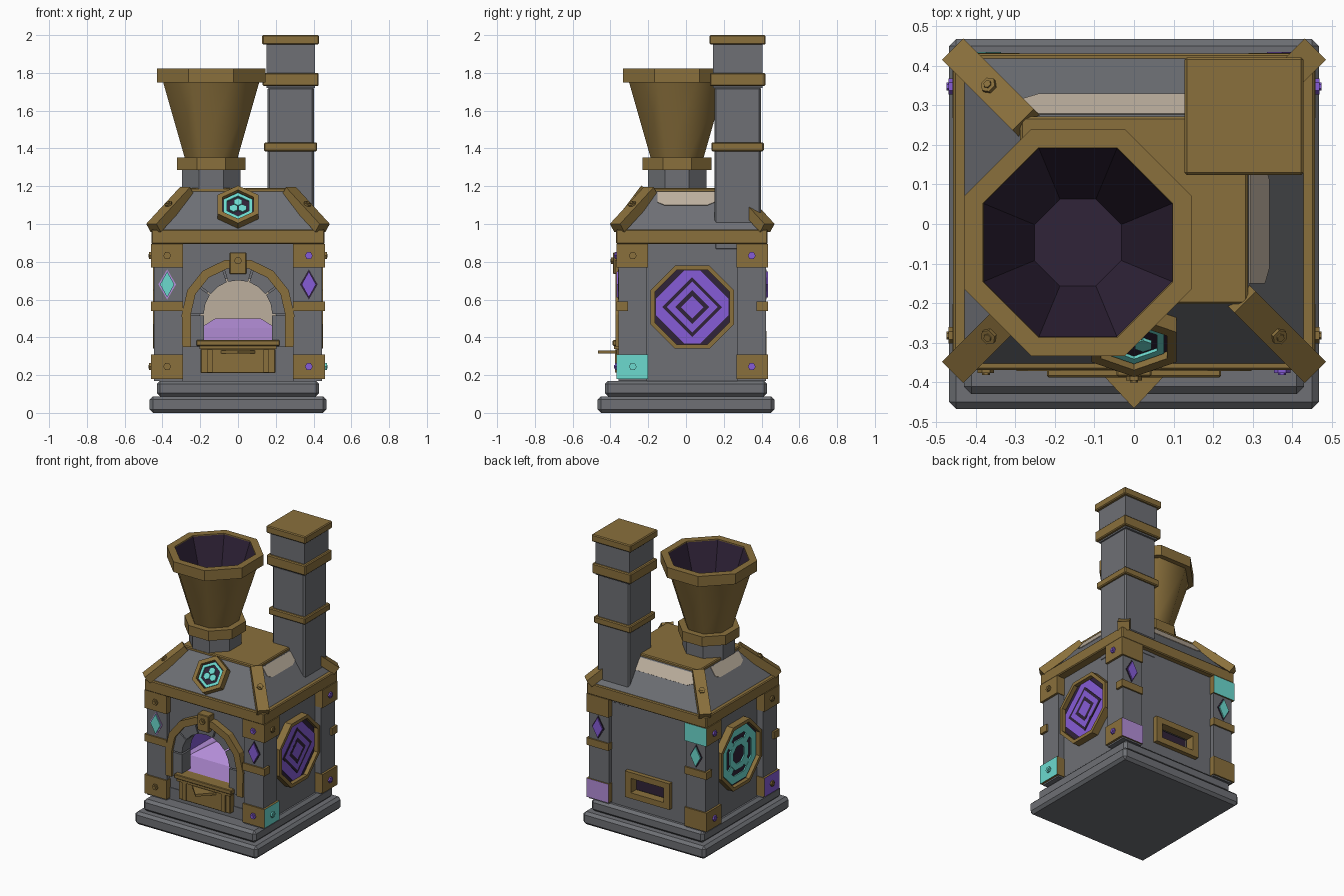
import bpy, bmesh, math
from mathutils import Matrix, Vector

if "Cube" in bpy.data.objects:
    bpy.data.objects.remove(bpy.data.objects["Cube"])


def material(name, r, g, b):
    m = bpy.data.materials.new(name)
    m.diffuse_color = [(c / 255 / 12.92 if c < 11 else ((c / 255 + .055) / 1.055) ** 2.4)
                       for c in (r, g, b)] + [1]
    m.use_nodes = True
    m.node_tree.nodes["Principled BSDF"].inputs["Base Color"].default_value = m.diffuse_color
    return m


STONE = material("grey stone", 110, 112, 117)
BRASS = material("aged brass", 138, 112, 60)
TEAL = material("teal", 108, 218, 207)
PURPLE = material("purple", 134, 92, 215)
LILAC = material("lilac", 180, 142, 216)
CREAM = material("cream clay", 188, 175, 158)
DARK = material("dark plum", 48, 35, 56)
CY = .033  # depth centre of the body


def finish(name, bm, mat, bevel=0, recalc=True):
    if recalc:
        bmesh.ops.recalc_face_normals(bm, faces=bm.faces)
    if bevel:
        bmesh.ops.bevel(bm, geom=list(bm.edges), offset=bevel, segments=1, affect='EDGES')
    me = bpy.data.meshes.new(name)
    bm.to_mesh(me)
    bm.free()
    me.materials.append(mat)
    ob = bpy.data.objects.new(name, me)
    bpy.context.collection.objects.link(ob)
    return ob


def box(name, x0, x1, y0, y1, z0, z1, mat, bevel=0):
    bm = bmesh.new()
    bmesh.ops.create_cube(bm, size=1)
    for v in bm.verts:
        v.co = ((x0 + x1) / 2 + v.co.x * (x1 - x0), (y0 + y1) / 2 + v.co.y * (y1 - y0),
                (z0 + z1) / 2 + v.co.z * (z1 - z0))
    return finish(name, bm, mat, bevel)


def paint(ob, direction, mat):
    ob.data.materials.append(mat)
    for p in ob.data.polygons:
        if p.normal.dot(Vector(direction)) > .9:
            p.material_index = 1


def frame(origin, u, v):
    u, v = Vector(u).normalized(), Vector(v).normalized()
    m = Matrix((u, v, u.cross(v))).transposed().to_4x4()
    m.translation = origin
    return m


def panel(name, pts, m, d0, d1, mat):
    # outline extruded along the normal of frame m
    bm = bmesh.new()
    a = [bm.verts.new(m @ Vector((p[0], p[1], d0))) for p in pts]
    b = [bm.verts.new(m @ Vector((p[0], p[1], d1))) for p in pts]
    bm.faces.new(a[::-1])
    bm.faces.new(b)
    for i in range(len(a)):
        j = (i + 1) % len(a)
        bm.faces.new((a[i], a[j], b[j], b[i]))
    return finish(name, bm, mat)


def ring(name, outer, inner, m, d0, d1, mat):
    bm = bmesh.new()
    loops = [[bm.verts.new(m @ Vector((p[0], p[1], d))) for p in pts]
             for pts, d in ((outer, d0), (outer, d1), (inner, d1), (inner, d0))]
    for k in range(4):
        a, b = loops[k], loops[(k + 1) % 4]
        for i in range(len(a)):
            j = (i + 1) % len(a)
            bm.faces.new((a[i], a[j], b[j], b[i]))
    return finish(name, bm, mat)


def loft(name, rings, mat, start=True, end=True):
    bm = bmesh.new()
    loops = [[bm.verts.new(p) for p in r] for r in rings]
    for a, b in zip(loops, loops[1:]):
        for i in range(len(a)):
            j = (i + 1) % len(a)
            bm.faces.new((a[i], a[j], b[j], b[i]))
    if start:
        bm.faces.new(loops[0][::-1])
    if end:
        bm.faces.new(loops[-1])
    return finish(name, bm, mat, recalc=False)


def ngon(n, apothem, turn=0):
    r = apothem / math.cos(math.pi / n)
    return [(r * math.cos(turn + 2 * math.pi * i / n), r * math.sin(turn + 2 * math.pi * i / n))
            for i in range(n)]


def octa(a):
    return ngon(8, a, math.pi / 8)


def rect(x0, x1, y0, y1):
    return [(x0, y0), (x1, y0), (x1, y1), (x0, y1)]


def rhomb(w, h):
    return [(w, 0), (0, h), (-w, 0), (0, -h)]


def bolt(m, mat):
    panel("bolt", ngon(6, .018), m, -.005, .01, mat)
    panel("bolt_tip", ngon(6, .009), m, .01, .015, mat)


X, Y, Z = Vector((1, 0, 0)), Vector((0, 1, 0)), Vector((0, 0, 1))

# stepped base
box("base_slab", -.468, .468, -.468, .468, 0, .088, STONE, .018)
box("base_step", -.43, .43, -.43, .43, .088, .17, STONE, .018)
box("base_core", -.40, .40, -.33, .395, .16, .25, STONE)

# hollow body walls
for s in (-1, 1):
    box("side_wall", *sorted((s * .35, s * .40)), -.32, .39, .17, .9, STONE)
front = frame((0, 0, 0), X, Z)
arc = [(.2 * math.cos(math.pi * i / 10), .52 + .2 * math.sin(math.pi * i / 10)) for i in range(11)]
panel("front_wall", [(.4, .36), (.4, .9), (-.4, .9), (-.4, .36)] + [(-.2, .36)] + arc[::-1] + [(.2, .36)],
      front, .27, .325, STONE)
box("front_wall_lower", -.4, .4, -.325, -.27, .17, .36, STONE)
for n, d in (("left", (-.4, -.14, .17, .9)), ("right", (.14, .4, .17, .9)),
             ("top", (-.14, .14, .405, .9)), ("bottom", (-.14, .14, .17, .28))):
    box("back_wall_" + n, d[0], d[1], .34, .395, d[2], d[3], STONE)

# oven chamber
box("oven_floor", -.35, .35, -.3, .3, .35, .385, LILAC)
box("oven_back", -.35, .35, .28, .3, .385, .9, CREAM)
box("oven_ceiling", -.35, .35, -.27, .3, .87, .89, CREAM)
for s in (-1, 1):
    box("oven_side", *sorted((s * .335, s * .349)), -.27, .28, .385, .87, PURPLE)
loft("glowing_embers", [[(x, y, .385) for x, y in rect(-.3, .3, -.1, .27)],
                        [(x, y, .45) for x, y in rect(-.2, .2, .02, .27)],
                        [(x, y, .5) for x, y in rect(-.12, .12, .1, .27)]], LILAC)

# rear ash window
back = frame((0, .395, .343), -X, Z)
ring("ash_window_frame", rect(-.17, .17, -.09, .09), rect(-.125, .125, -.05, .05), back, -.03, .03, BRASS)
box("ash_window_dark", -.15, .15, .315, .325, .26, .42, DARK)

# corner pillars with brackets, bands, gems and bolts
for sx in (-1, 1):
    for sy in (-1, 1):
        def block(name, a, b, c, d, z0, z1, mat):
            return box(name, *sorted((sx * a, sx * b)), *sorted((CY + sy * c, CY + sy * d)), z0, z1, mat)
        block("corner_pillar", .295, .445, .24, .39, .17, .9, STONE)
        for low, z0, z1 in ((1, .18, .31), (0, .77, .895)):
            br = block("corner_bracket", .29, .46, .235, .4, z0, z1, BRASS)
            key = (sx, sy, low)
            if key == (1, -1, 1):
                paint(br, X, TEAL)
            elif key == (-1, 1, 0):
                paint(br, Y, TEAL)
            elif key == (1, 1, 1):
                paint(br, Y, LILAC)
            elif key == (-1, -1, 1):
                paint(br, -X, PURPLE)
            zc = (z0 + z1) / 2
            bolt(frame((sx * .46, CY + sy * .315, zc), sx * Y, Z),
                 TEAL if key == (1, -1, 1) else PURPLE if sy > 0 else BRASS)
            if sy < 0:
                bolt(frame((sx * .375, CY - .4, zc), X, Z), PURPLE if sx > 0 else BRASS)
        block("pillar_band", .29, .46, .34, .4, .54, .59, BRASS)
        gem = frame((sx * .375, CY + sy * .39, .68), -sy * X, Z)
        a, b = (PURPLE, LILAC) if sx > 0 else (TEAL, LILAC)
        panel("gem_setting", rhomb(.047, .08), gem, -.01, .004, b if sy < 0 and sx < 0 else DARK)
        panel("gem", rhomb(.038, .068), gem, .004, .012, a)

        # hip beam of the roof
        p, q = Vector((sx * .44, CY + sy * .39, .99)), Vector((sx * .27, CY + sy * .22, 1.175))
        d = q - p
        hip = frame(p, d.cross(Z), d)
        panel("hip_beam", rect(-.038, .038, -.015, d.length), hip, -.03, .025, BRASS)
        bolt(frame(p + d * .5 + hip.to_3x3() @ Vector((0, 0, .025)), d.cross(Z), d), BRASS)

# cornice and sloping roof
box("cornice", -.458, .458, -.37, .432, .893, .972, BRASS, .006)
loft("roof", [[(x, y, .97) for x, y in rect(-.43, .43, -.355, .42)],
              [(x, y, 1.175) for x, y in rect(-.285, .285, -.2, .27)]], STONE)
box("roof_plate", -.288, .288, -.203, .272, 1.165, 1.19, BRASS, .006)
for n, o, u, v, w in (("back", (0, .345, 1.0725), -X, (0, -.15, .205), .28),
                      ("right", (.3575, 0, 1.0725), Y, (-.145, 0, .205), .15),
                      ("left", (-.3575, 0, 1.0725), -Y, (.145, 0, .205), .15)):
    patch = [(-w, .05), (-w + .04, .03), (w - .04, .03), (w, .05), (w, .115), (-w, .115)]
    panel("clay_patch_" + n, patch, frame(o, u, v), -.003, .004, CREAM)

# hexagonal roof emblem
em = frame((0, -.28, 1.08), X, (0, .155, .205))


def hexa(a):
    return ngon(6, a, math.pi / 6)


ring("emblem_frame", hexa(.108), hexa(.083), em, -.03, .04, BRASS)
panel("emblem_back", hexa(.09), em, -.02, .018, DARK)
ring("emblem_ring", hexa(.076), hexa(.058), em, .018, .027, TEAL)
for k in range(3):
    t = math.pi / 2 + k * 2 * math.pi / 3
    cell = [(x + .027 * math.cos(t), y + .027 * math.sin(t)) for x, y in hexa(.021)]
    panel("emblem_cell", cell, em, .018, .027, TEAL)

# side medallions
for s in (-1, 1):
    m = frame((s * .4, CY, .56), s * Y, Z)
    ring("medallion_frame", octa(.22), octa(.197), m, -.01, .05, BRASS)
    panel("medallion_back", octa(.2), m, -.01, .022, DARK)
    if s > 0:
        a, b = .193, .043
        outer = [(a, -b), (a, b), (b, a), (-b, a), (-a, b), (-a, -b), (-b, -a), (b, -a)]
        panel("diamond_outer", outer, m, .022, .028, PURPLE)
        for r, c in ((.158, DARK), (.135, PURPLE), (.09, DARK), (.06, PURPLE)):
            panel("diamond_step", rhomb(r, r), m, .028, .032 + .01 * (.158 - r), c)
    else:
        ring("teal_outer_ring", octa(.185), octa(.135), m, .022, .03, TEAL)
        ring("teal_inner_ring", octa(.1), octa(.06), m, .022, .03, TEAL)
        for k in range(4):
            t = math.pi / 4 + k * math.pi / 2
            spoke = frame(m.translation, m.to_3x3() @ Vector((math.cos(t), math.sin(t), 0)),
                          m.to_3x3() @ Vector((-math.sin(t), math.cos(t), 0)))
            panel("teal_spoke", rect(.095, .14, -.025, .025), spoke, .022, .029, TEAL)


# oven arch: brass surround, stone blocks and keystone
def arch_pts(r, a0, a1, n):
    return [(r * math.cos(a0 + (a1 - a0) * i / n), .52 + r * math.sin(a0 + (a1 - a0) * i / n))
            for i in range(n + 1)]


panel("arch_surround", [(.295, .35)] + arch_pts(.298, 0, math.pi, 7) + [(-.295, .35), (-.25, .35)]
      + arch_pts(.25, math.pi, 0, 7) + [(.25, .35)], front, .31, .372, BRASS)
for k in range(5):
    a0, a1 = math.pi * k / 5 + .02, math.pi * (k + 1) / 5 - .02
    panel("arch_stone", arch_pts(.256, a0, a1, 2) + arch_pts(.182, a1, a0, 2), front, .26, .355, STONE)
for s in (-1, 1):
    box("arch_jamb", *sorted((s * .18, s * .256)), -.355, -.26, .35, .515, STONE)
box("keystone", -.044, .044, -.386, -.32, .735, .85, BRASS, .004)
bolt(frame((0, -.386, .805), X, Z), BRASS)

# shelf, pointed tab and drawer
box("shelf", -.22, .22, -.388, -.28, .355, .385, BRASS, .004)
box("shelf_lip", -.205, .205, -.38, -.28, .337, .355, BRASS)
box("drawer", -.198, .198, -.368, -.3, .21, .34, BRASS, .004)
for s in (-1, 1):
    box("drawer_strap", *sorted((s * .135, s * .165)), -.376, -.36, .215, .335, BRASS)
panel("drawer_tab", [(-.09, -.37), (0, -.467), (.09, -.37)], frame((0, 0, .315), X, Y), 0, .016, BRASS)

# chimney stack
box("chimney_shaft", .157, .403, .15, .397, .86, 1.725, STONE, .01)
box("chimney_top", .15, .408, .143, .405, 1.72, 1.96, STONE)
for n, g, z0, z1 in (("band", .138, 1.385, 1.432), ("collar", .13, 1.73, 1.8), ("cap", .128, 1.95, 2)):
    box("chimney_" + n, g, .557 - g, g - .004, .55 - g, z0, z1, BRASS, .006)


# octagonal hopper
def level(a, z):
    return [(x - .142, y - .047, z) for x, y in octa(a)]


loft("hopper_neck", [level(.155, 1.17), level(.155, 1.3)], STONE)
loft("hopper_collar", [level(.182, 1.285), level(.182, 1.352)], BRASS)
cone = loft("hopper_cone", [level(.14, 1.35), level(.257, 1.76)], BRASS, False, False)
for p in cone.data.polygons:
    p.use_smooth = True
ring("hopper_rim", octa(.287), octa(.24), frame((-.142, -.047, 0), X, Y), 1.75, 1.822, BRASS)
loft("hopper_lining", [level(.239, 1.815), level(.11, 1.42)], DARK, False, True)
